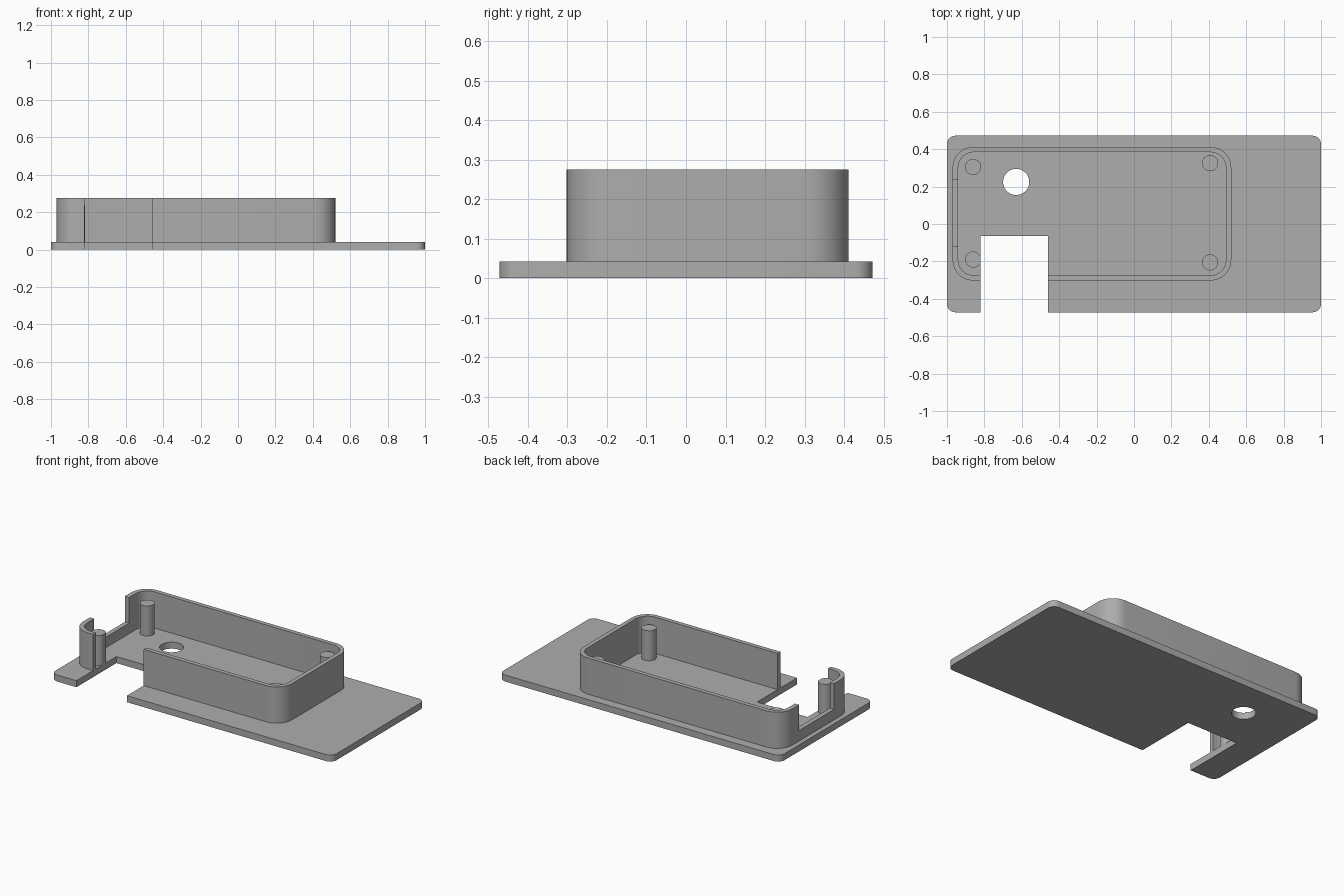
import bpy
import bmesh
import math

if "Cube" in bpy.data.objects:
    bpy.data.objects.remove(bpy.data.objects["Cube"])

PLATE_TOP = 0.042
WALL_TOP = 0.275
POST_TOP = 0.235

grey = bpy.data.materials.new("plain grey")
grey.use_nodes = True
colour = (0.42, 0.42, 0.42, 1)
grey.diffuse_color = colour
grey.node_tree.nodes["Principled BSDF"].inputs["Base Color"].default_value = colour


def rounded_outline(x0, x1, y0, y1, r, steps=10):
    """Counter-clockwise outline of a rectangle with round corners."""
    corners = [(x1 - r, y1 - r), (x0 + r, y1 - r), (x0 + r, y0 + r), (x1 - r, y0 + r)]
    return [(cx + r * math.cos(a), cy + r * math.sin(a))
            for q, (cx, cy) in enumerate(corners)
            for a in [(q + i / steps) * math.pi / 2 for i in range(steps + 1)]]


def circle_outline(cx, cy, r, sides=40):
    return [(cx + r * math.cos(math.tau * i / sides), cy + r * math.sin(math.tau * i / sides))
            for i in range(sides)]


def box_outline(x0, x1, y0, y1):
    return [(x0, y0), (x1, y0), (x1, y1), (x0, y1)]


def prism(name, outline, z0, z1):
    """Extrude a flat outline from z0 to z1."""
    bm = bmesh.new()
    base = bm.faces.new([bm.verts.new((x, y, z0)) for x, y in outline])
    top = bmesh.ops.extrude_face_region(bm, geom=[base])
    verts = [v for v in top["geom"] if isinstance(v, bmesh.types.BMVert)]
    bmesh.ops.translate(bm, verts=verts, vec=(0, 0, z1 - z0))
    bmesh.ops.recalc_face_normals(bm, faces=bm.faces)
    mesh = bpy.data.meshes.new(name)
    bm.to_mesh(mesh)
    bm.free()
    mesh.materials.append(grey)
    obj = bpy.data.objects.new(name, mesh)
    bpy.context.collection.objects.link(obj)
    return obj


def finish(obj, cutters=()):
    """Cut the part, then smooth its round sides."""
    bpy.ops.object.select_all(action="DESELECT")
    bpy.context.view_layer.objects.active = obj
    obj.select_set(True)
    for cutter in cutters:
        mod = obj.modifiers.new("cut", "BOOLEAN")
        mod.operation = "DIFFERENCE"
        mod.solver = "EXACT"
        mod.object = cutter
        bpy.ops.object.modifier_apply(modifier=mod.name)
    bpy.ops.object.shade_smooth_by_angle(angle=math.radians(30))


# Cutters
slot = prism("slot_cutter", box_outline(-0.82, -0.46, -0.6, -0.065), -0.1, 0.4)
hole = prism("hole_cutter", circle_outline(-0.63, 0.225, 0.07), -0.1, 0.4)
cavity = prism("cavity_cutter", rounded_outline(-0.94, 0.492, -0.274, 0.384, 0.082), -0.1, 0.4)
notch = prism("notch_cutter", box_outline(-1.1, -0.9, -0.12, 0.235), 0.11, 0.4)

# Base plate with side slot and cable hole
plate = prism("base_plate", rounded_outline(-1, 1, -0.472, 0.472, 0.045), 0, PLATE_TOP)
finish(plate, [slot, hole])

# Enclosure wall, open above, with a lowered sill at one end
wall = prism("enclosure_wall", rounded_outline(-0.97, 0.52, -0.302, 0.412, 0.11), PLATE_TOP, WALL_TOP)
finish(wall, [cavity, slot, notch])

# Mounting posts
posts = {"post_back_right": (-0.86, 0.305), "post_front_right": (-0.86, -0.19),
         "post_back_left": (0.407, 0.325), "post_front_left": (0.407, -0.205)}
for name, (x, y) in posts.items():
    post = prism(name, circle_outline(x, y, 0.043), PLATE_TOP, POST_TOP)
    finish(post, [slot] if name == "post_front_right" else [])

for cutter in (slot, hole, cavity, notch):
    bpy.data.objects.remove(cutter)
